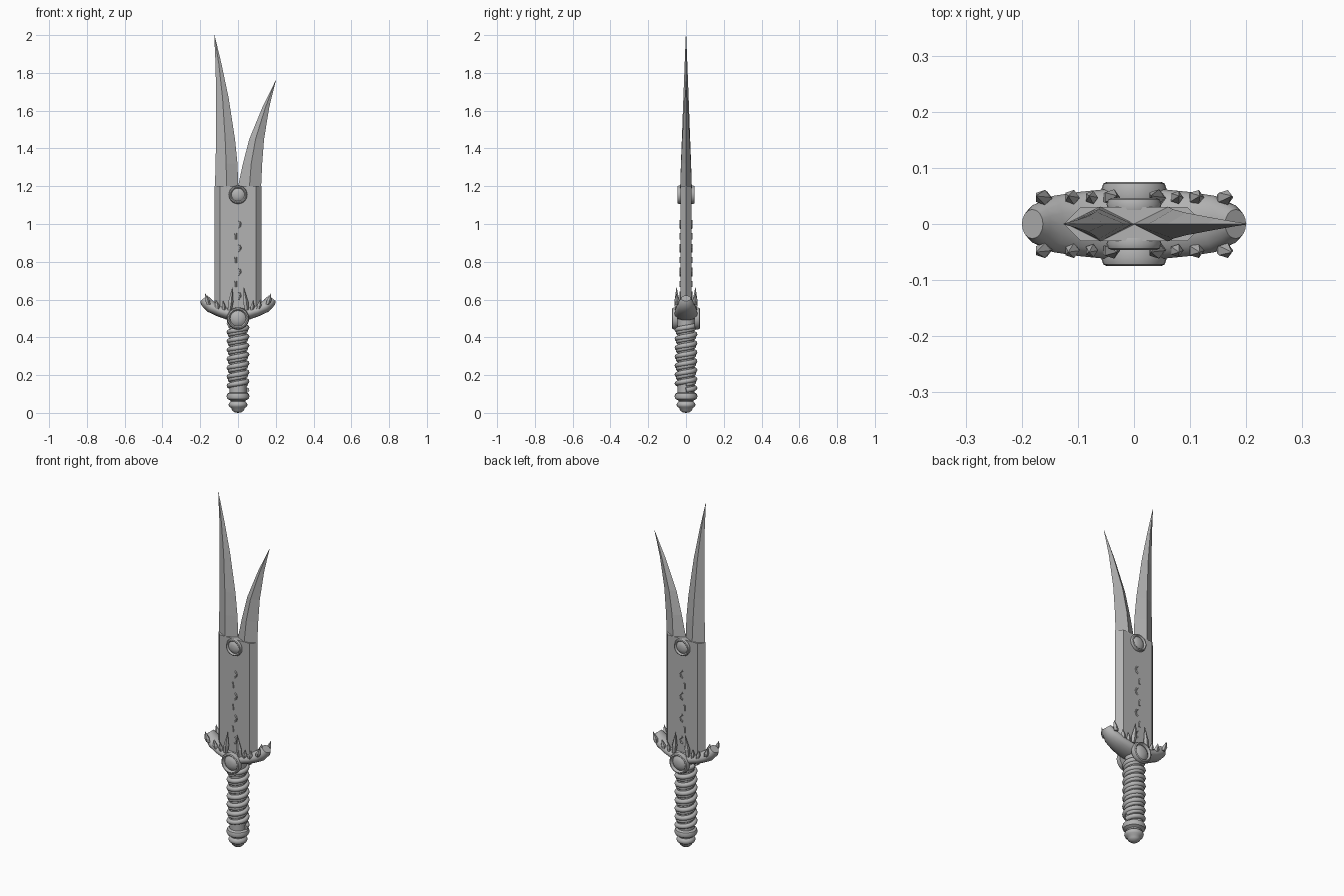
import bpy, bmesh, math
from math import sin, cos, pi
from mathutils import Vector

cube = bpy.data.objects.get("Cube")
if cube:
    bpy.data.objects.remove(cube)

GREY = (0.45, 0.45, 0.45, 1)
steel = bpy.data.materials.new("plain grey")
steel.use_nodes = True
steel.diffuse_color = GREY
steel.node_tree.nodes["Principled BSDF"].inputs["Base Color"].default_value = GREY


def finish(bm, name, smooth=None):
    bmesh.ops.recalc_face_normals(bm, faces=bm.faces)
    mesh = bpy.data.meshes.new(name)
    bm.to_mesh(mesh)
    bm.free()
    mesh.materials.append(steel)
    obj = bpy.data.objects.new(name, mesh)
    bpy.context.collection.objects.link(obj)
    if smooth:
        bpy.ops.object.select_all(action="DESELECT")
        obj.select_set(True)
        bpy.context.view_layer.objects.active = obj
        bpy.ops.object.shade_smooth_by_angle(angle=math.radians(smooth))
    return obj


def loft(bm, rings):
    """Skin equal-length rings of points and cap both ends."""
    loops = [[bm.verts.new(p) for p in ring] for ring in rings]
    n = len(loops[0])
    for a, b in zip(loops, loops[1:]):
        for i in range(n):
            bm.faces.new((a[i], a[(i + 1) % n], b[(i + 1) % n], b[i]))
    bm.faces.new(loops[0])
    bm.faces.new(loops[-1])


def lathe(name, profile, place, sides=24):
    """Turn (radius, height) pairs; place maps the local point to the model."""
    bm = bmesh.new()
    loft(bm, [[place(r * cos(2 * pi * i / sides), r * sin(2 * pi * i / sides), h)
               for i in range(sides)] for r, h in profile])
    return finish(bm, name, 40)


def tube(name, points, radius, sides=8):
    """Round wire that follows a path."""
    bm = bmesh.new()
    pts = [Vector(p) for p in points]
    rings = []
    for i, p in enumerate(pts):
        t = (pts[min(i + 1, len(pts) - 1)] - pts[max(i - 1, 0)]).normalized()
        u = t.cross(Vector((0.02, 0.01, 1)) if abs(t.z) < 0.95 else Vector((0, 1, 0))).normalized()
        v = t.cross(u)
        rings.append([p + radius * (u * cos(2 * pi * k / sides) + v * sin(2 * pi * k / sides))
                      for k in range(sides)])
    loft(bm, rings)
    return finish(bm, name, 50)


# Lower blade: flat bar with bevelled edges
section = [(-0.125, 0), (-0.095, -0.03), (0.095, -0.03), (0.125, 0), (0.095, 0.03), (-0.095, 0.03)]
bm = bmesh.new()
loft(bm, [[(x, y, z) for x, y in section] for z in (0.52, 1.2)])
finish(bm, "lower_blade")


# Forked blade tips: diamond sections given as (z, left edge, ridge, right edge, half thickness)
def prong(name, rows):
    bm = bmesh.new()
    loft(bm, [[(a, 0, z), (m, -t, z), (b, 0, z), (m, t, z)] for z, a, m, b, t in rows])
    finish(bm, name)


prong("long_tip", [
    (1.19, -0.122, -0.06, 0.002, 0.031), (1.32, -0.119, -0.063, -0.003, 0.027),
    (1.45, -0.116, -0.068, -0.016, 0.022), (1.67, -0.116, -0.082, -0.05, 0.014),
    (1.85, -0.119, -0.102, -0.088, 0.007), (2.0, -0.126, -0.125, -0.124, 0.001)])
prong("short_tip", [
    (1.19, -0.002, 0.06, 0.122, 0.031), (1.32, 0.026, 0.07, 0.128, 0.026),
    (1.45, 0.06, 0.093, 0.138, 0.02), (1.62, 0.13, 0.146, 0.166, 0.01),
    (1.71, 0.175, 0.18, 0.188, 0.004), (1.76, 0.199, 0.2, 0.201, 0.001)])

# Guard: crescent with an oval section and blunt raised ends
half = [(0.181, 0.607, 0.026, 0.024, 0.9), (0.172, 0.59, 0.036, 0.03, 0.9),
        (0.145, 0.563, 0.05, 0.032, 0.6), (0.1, 0.54, 0.057, 0.03, 0.4),
        (0.05, 0.525, 0.062, 0.033, 0.2)]
spine = [(-x, z, w, t, -s) for x, z, w, t, s in half] + [(0, 0.52, 0.064, 0.035, 0)] + half[::-1]
bm = bmesh.new()
rings = []
for x, z, w, t, slope in spine:
    ring = []
    for k in range(16):
        a = 2 * pi * k / 16
        ring.append((x - sin(slope) * t * sin(a), w * cos(a), z + cos(slope) * t * sin(a)))
    rings.append(ring)
loft(bm, rings)
finish(bm, "guard", 50)

# Faceted spikes along both sides of the guard: foot x, foot z, tip x, tip z, radius
spikes = [(0.157, 0.575, 0.174, 0.632, 0.014), (0.108, 0.55, 0.117, 0.6, 0.014),
          (0.074, 0.545, 0.08, 0.595, 0.012), (0.045, 0.545, 0.03, 0.665, 0.015)]
bm = bmesh.new()
for sx in (-1, 1):
    for sy in (-1, 1):
        for x0, z0, x1, z1, r in spikes:
            rows = [(0, 0.8), (0.35, 1), (1, 0.05)]
            loft(bm, [[(sx * (x0 + (x1 - x0) * f) + r * s * cos(k * pi / 2.5),
                        sy * (0.046 + 0.004 * f) + r * s * sin(k * pi / 2.5),
                        z0 + (z1 - z0) * f) for k in range(5)] for f, s in rows])
finish(bm, "guard_spikes")


# Round studs: raised rim around a domed centre
def stud(name, z, r, y0, y1):
    d = y1 - y0
    profile = [(r * 0.95, 0), (r, d * 0.5), (r * 0.93, d * 0.9), (r * 0.82, d),
               (r * 0.74, d * 0.85), (r * 0.7, d * 0.55), (r * 0.66, d * 0.6),
               (r * 0.5, d * 0.85), (r * 0.25, d * 0.97), (r * 0.02, d)]
    for side, label in ((-1, "front"), (1, "back")):
        lathe(label + "_" + name, profile,
              lambda u, v, h: (u, side * (y0 + h), z + v))


stud("guard_stud", 0.5, 0.059, 0.045, 0.075)
stud("blade_stud", 1.155, 0.049, 0.025, 0.046)

# Stitches down the middle of the blade: hooks with short bars between
for side, label in ((-1, "front"), (1, "back")):
    for i in range(7):
        z = 0.62 + i * 0.063
        if i % 2 == 0:
            path = [(0.014 * cos(a) - 0.001, side * 0.03, z + 0.019 * sin(a))
                    for a in [-1.5 + 0.5 * k for k in range(7)]]
        else:
            path = [(-0.011, side * 0.03, z - 0.016), (-0.012, side * 0.03, z + 0.016)]
        tube(label + "_stitch_" + str(i + 1), path, 0.0055, 6)

# Grip core, pommel rings and end dome
profile = [(0.002, 0), (0.018, 0.003), (0.031, 0.013), (0.036, 0.026), (0.046, 0.032),
           (0.05, 0.043), (0.046, 0.054), (0.038, 0.06), (0.04, 0.066), (0.056, 0.074),
           (0.061, 0.088), (0.056, 0.102), (0.044, 0.108), (0.045, 0.45), (0.048, 0.52)]
lathe("grip_and_pommel", profile, lambda u, v, h: (u, v, h))


# Cord wound round the grip
def cord(name, z0, z1, turns, reach, radius):
    n = int(turns * 20)
    tube(name, [(reach * cos(2 * pi * turns * i / n), reach * sin(2 * pi * turns * i / n),
                 z0 + (z1 - z0) * i / n) for i in range(n + 1)], radius)


cord("grip_cord", 0.12, 0.475, 7.5, 0.047, 0.0135)
cord("grip_thin_cord", 0.15, 0.46, 6.5, 0.043, 0.011)
